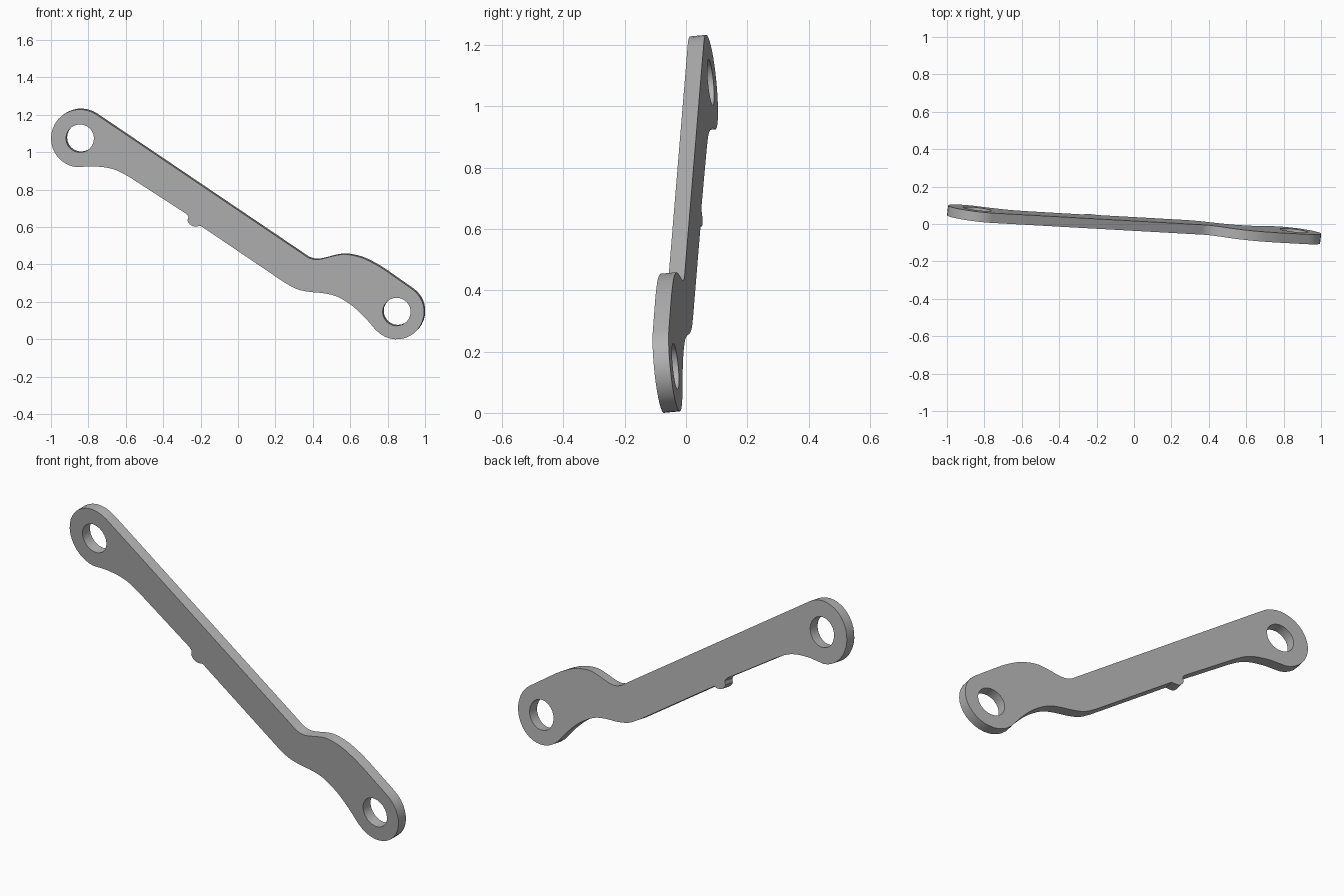
import bpy, bmesh
from math import radians, sin, cos
from mathutils import Vector

if "Cube" in bpy.data.objects:
    bpy.data.objects.remove(bpy.data.objects["Cube"])

THICKNESS = 0.053
NORMAL = Vector((0.12, 1, 0.095)).normalized()
UPPER_EYE = (-0.845, 1.074)
LOWER_EYE = (0.848, 0.147)
HOLE_RADIUS = 0.075


def arc(center, radius, start, end, steps):
    """Points on a circle, angles in degrees."""
    angles = [radians(start + (end - start) * i / steps) for i in range(steps + 1)]
    return [(center[0] + radius * cos(a), center[1] + radius * sin(a)) for a in angles]


def smooth(points, steps=3):
    """Catmull-Rom curve through the points."""
    pts = [Vector(p) for p in points]
    pts = [pts[0]] + pts + [pts[-1]]
    out = []
    for a, b, c, d in zip(pts, pts[1:], pts[2:], pts[3:]):
        for i in range(steps):
            t = i / steps
            out.append(tuple(0.5 * (2 * b + (c - a) * t + (2 * a - 5 * b + 4 * c - d) * t**2
                                    + (3 * b - a - 3 * c + d) * t**3)))
    return out + [tuple(pts[-1])]


def on_plate(x, z):
    """Point on the tilted front plane of the link."""
    return Vector((x, 0.029 - 0.12 * x - 0.095 * z, z))


# Outline, clockwise from the upper eye
upper_bend = [(0.345, 0.457), (0.375, 0.437), (0.41, 0.427), (0.45, 0.43), (0.52, 0.448),
              (0.58, 0.454), (0.66, 0.437), (0.73, 0.404), (0.78, 0.374)]
lower_bend = [(0.74, 0.045), (0.68, 0.115), (0.61, 0.18), (0.53, 0.228), (0.46, 0.246),
              (0.38, 0.254), (0.31, 0.27), (0.245, 0.306)]
nub = [(-0.2, 0.607), (-0.235, 0.603), (-0.258, 0.615), (-0.27, 0.635), (-0.265, 0.655),
       (-0.278, 0.672)]
neck = [(-0.575, 0.864), (-0.645, 0.902), (-0.71, 0.919), (-0.78, 0.925)]

outline = (arc(UPPER_EYE, 0.155, 262, 56, 20)
           + smooth(upper_bend)
           + arc(LOWER_EYE, 0.147, 55, -135, 18)
           + smooth(lower_bend) + smooth(nub, 2) + smooth(neck))
loops = [outline] + [arc(c, HOLE_RADIUS, 0, 345, 23) for c in (UPPER_EYE, LOWER_EYE)]

# Filled plate with both eye holes, thickened along its normal
bm = bmesh.new()
edges = []
for loop in loops:
    verts = [bm.verts.new(on_plate(x, z)) for x, z in loop]
    edges += [bm.edges.new((v, verts[i - 1])) for i, v in enumerate(verts)]
bmesh.ops.triangle_fill(bm, use_beauty=True, use_dissolve=False, edges=edges)
back = bmesh.ops.extrude_face_region(bm, geom=bm.faces[:], use_keep_orig=True)["geom"]
bmesh.ops.translate(bm, vec=NORMAL * THICKNESS,
                    verts=[g for g in back if isinstance(g, bmesh.types.BMVert)])
bmesh.ops.recalc_face_normals(bm, faces=bm.faces[:])
mesh = bpy.data.meshes.new("link_plate")
bm.to_mesh(mesh)
bm.free()

link = bpy.data.objects.new("link_plate", mesh)
bpy.context.collection.objects.link(link)

# Plain grey metal
grey = bpy.data.materials.new("plain_grey")
grey.use_nodes = True
grey.diffuse_color = (0.45, 0.45, 0.45, 1)
grey.node_tree.nodes["Principled BSDF"].inputs["Base Color"].default_value = grey.diffuse_color
mesh.materials.append(grey)

bpy.ops.object.select_all(action="DESELECT")
link.select_set(True)
bpy.context.view_layer.objects.active = link
bpy.ops.object.shade_smooth_by_angle(angle=radians(30))
